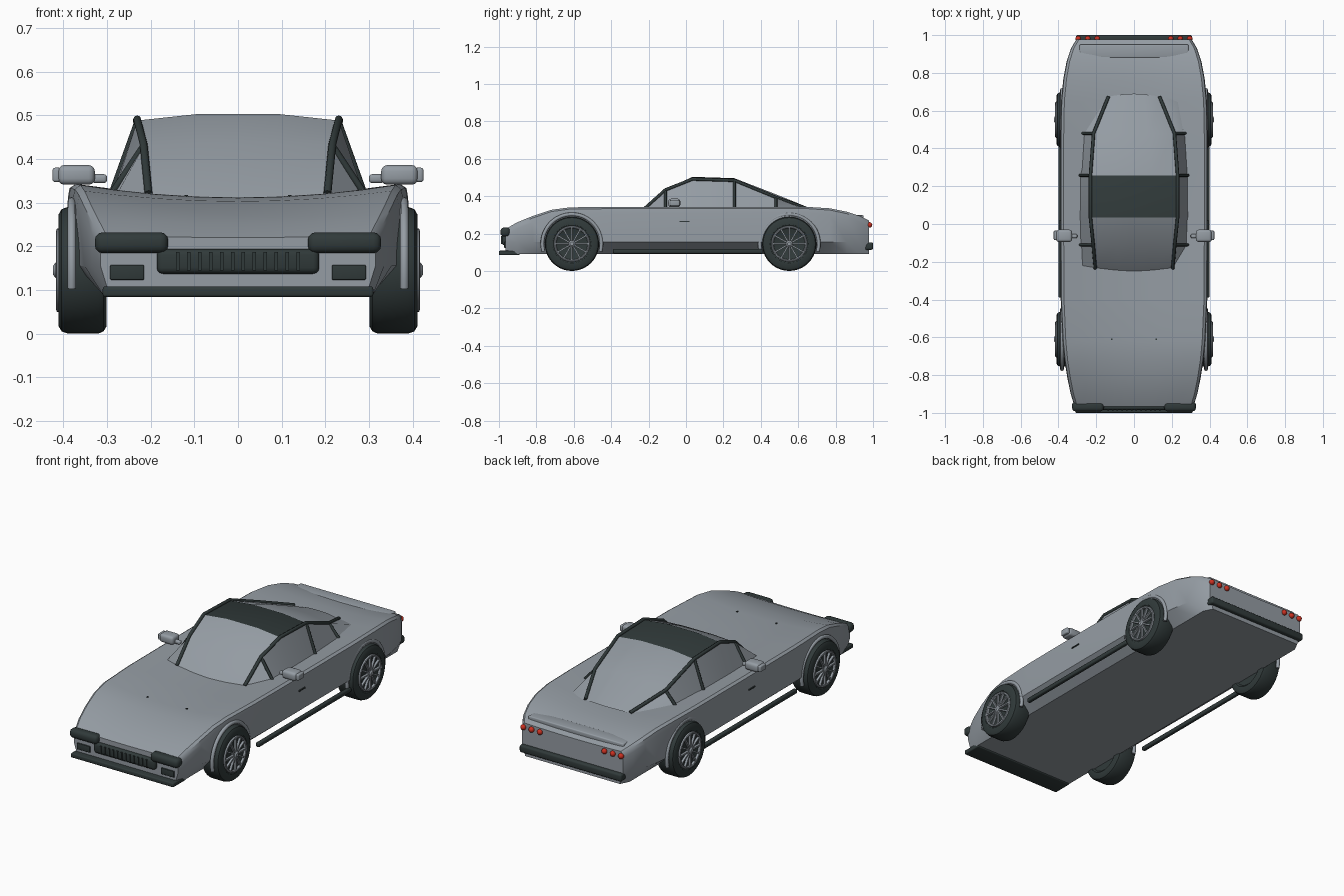
import bpy, bmesh, math
from mathutils import Matrix

if "Cube" in bpy.data.objects:
    bpy.data.objects.remove(bpy.data.objects["Cube"])


def material(name, rgb):
    m = bpy.data.materials.new(name)
    m.use_nodes = True
    m.diffuse_color = (*rgb, 1)
    m.node_tree.nodes["Principled BSDF"].inputs["Base Color"].default_value = (*rgb, 1)
    return m


GREY = material("silver grey paint", (0.30, 0.335, 0.37))
DARK = material("dark trim", (0.03, 0.042, 0.042))
RED = material("red lamp", (0.6, 0.03, 0.015))
SIDES = (("left", 1), ("right", -1))


def finish(ob, angle=35):
    bpy.ops.object.select_all(action='DESELECT')
    ob.select_set(True)
    bpy.context.view_layer.objects.active = ob
    bpy.ops.object.shade_smooth_by_angle(angle=math.radians(angle))
    return ob


def make(name, bm, *mats, angle=35):
    bmesh.ops.recalc_face_normals(bm, faces=bm.faces)
    me = bpy.data.meshes.new(name)
    bm.to_mesh(me)
    bm.free()
    for m in mats:
        me.materials.append(m)
    ob = bpy.data.objects.new(name, me)
    bpy.context.collection.objects.link(ob)
    return finish(ob, angle)


def box(name, lo, hi, mat, bevel=0.0, segments=3):
    bm = bmesh.new()
    bmesh.ops.create_cube(bm, size=1)
    for v in bm.verts:
        v.co = [(a + b) / 2 + c * (b - a) for a, b, c in zip(lo, hi, v.co)]
    if bevel:
        bmesh.ops.bevel(bm, geom=bm.edges[:], offset=bevel, segments=segments,
                        profile=0.5, affect='EDGES', clamp_overlap=True)
    return make(name, bm, mat)


def pair(name, lo, hi, mat, bevel=0.0):
    for side, s in SIDES:
        xs = sorted((lo[0] * s, hi[0] * s))
        box(f"{side}_{name}", (xs[0], *lo[1:]), (xs[1], *hi[1:]), mat, bevel)


def tube(name, points, radius, mat):
    cu = bpy.data.curves.new(name, 'CURVE')
    cu.dimensions = '3D'
    cu.bevel_depth, cu.bevel_resolution, cu.use_fill_caps = radius, 2, True
    sp = cu.splines.new('POLY')
    sp.points.add(len(points) - 1)
    for p, co in zip(sp.points, points):
        p.co = (*co, 1)
    cu.materials.append(mat)
    ob = bpy.data.objects.new(name, cu)
    bpy.context.collection.objects.link(ob)
    bpy.ops.object.select_all(action='DESELECT')
    ob.select_set(True)
    bpy.context.view_layer.objects.active = ob
    bpy.ops.object.convert(target='MESH')
    return finish(bpy.context.object, 50)


def loft(rings, closed):
    bm = bmesh.new()
    rows = [[bm.verts.new(p) for p in ring] for ring in rings]
    n = len(rows[0])
    for a, b in zip(rows, rows[1:]):
        for i in range(n if closed else n - 1):
            j = (i + 1) % n
            bm.faces.new((a[i], a[j], b[j], b[i]))
    return bm, rows


def mirrored(half):
    # Half section starts on the centre line and runs outwards.
    return [(-x, y, z) for x, y, z in reversed(half[1:])] + half


# Body shell: y, half width, shoulder height, hood dish
stations = [(-0.965, 0.315, 0.225, 0.005), (-0.9, 0.335, 0.262, 0.01),
            (-0.82, 0.352, 0.295, 0.018), (-0.72, 0.368, 0.329, 0.026),
            (-0.62, 0.378, 0.343, 0.032), (-0.4, 0.388, 0.345, 0.033),
            (0, 0.39, 0.345, 0.033), (0.45, 0.39, 0.345, 0.033),
            (0.65, 0.386, 0.345, 0.03), (0.77, 0.374, 0.337, 0.025),
            (0.86, 0.357, 0.318, 0.018), (0.93, 0.334, 0.295, 0.012),
            (0.978, 0.305, 0.27, 0.006)]
rings = []
for y, w, top, dish in stations:
    half = [(f * w, y, top - dish * (1 - f * f)) for f in (0, 0.25, 0.5, 0.75, 0.955)]
    half += [(0.99 * w, y, top - 0.012), (w, y, top - 0.035), (w, y, 0.155),
             (0.31 if w > 0.33 else w - 0.02, y, 0.09)]
    rings.append(mirrored(half))
bm, rows = loft(rings, True)
bm.faces.new(rows[0])
bm.faces.new(rows[-1])
make("body_shell", bm, GREY)

# Cabin: y, rail half width, rail height, centre height, base half width
cabin = [(-0.235, 0.205, 0.318, 0.312, 0.28), (-0.11, 0.216, 0.43, 0.437, 0.286),
         (0.035, 0.231, 0.488, 0.503, 0.29), (0.258, 0.231, 0.481, 0.496, 0.287),
         (0.48, 0.214, 0.39, 0.41, 0.272), (0.675, 0.135, 0.32, 0.325, 0.235)]
rings = []
for k, (y, r, rz, cz, b) in enumerate(cabin):
    bow = -0.015 if k == 0 else 0.015 if k == len(cabin) - 1 else 0
    rings.append(mirrored([(0, y + bow, cz), (0.4 * r, y + bow * 0.8, cz),
                           (r, y, rz), (b, y, 0.315)]))
bm, rows = loft(rings, False)
for f in bm.faces:
    c = f.calc_center_median()
    if cabin[2][0] < c.y < cabin[3][0] and abs(c.x) < 0.2:
        f.material_index = 1
make("cabin_glass_and_roof", bm, GREY, DARK, angle=25)

# Window frames
for side, s in SIDES:
    tube(f"{side}_roof_rail", [(s * r, y, z + 0.003) for y, r, z, c, b in cabin], 0.009, DARK)
    for label, k in (("front", 1), ("middle", 3), ("rear", 4)):
        y, r, z, c, b = cabin[k]
        tube(f"{side}_{label}_window_pillar", [(s * r, y, z), (s * b, y, 0.325)], 0.008, DARK)

# Nose: lamp covers, grille, vents and lip
pair("headlight_cover", (0.16, -0.992, 0.184), (0.328, -0.94, 0.232), DARK, 0.018)
box("grille_frame", (-0.186, -0.985, 0.137), (0.186, -0.95, 0.194), DARK, 0.014)
for i in range(12):
    x = (i - 5.5) * 0.025
    box(f"grille_slat_{i + 1}", (x - 0.004, -0.99, 0.144), (x + 0.004, -0.98, 0.187), DARK)
pair("front_vent", (0.215, -0.972, 0.123), (0.293, -0.96, 0.157), DARK, 0.003)
box("front_lip", (-0.31, -1, 0.084), (0.31, -0.89, 0.108), DARK, 0.006)

# Tail: bumper, spoiler and lamps
box("rear_bumper", (-0.308, 0.955, 0.113), (0.308, 1, 0.153), DARK, 0.01)
box("rear_spoiler", (-0.288, 0.88, 0.27), (0.288, 0.95, 0.298), GREY, 0.006)
for side, s in SIDES:
    for i in range(3):
        bm = bmesh.new()
        bmesh.ops.create_uvsphere(bm, u_segments=16, v_segments=10, radius=0.015,
                                  matrix=Matrix.Translation((s * (0.195 + i * 0.05), 0.981, 0.246)))
        make(f"{side}_tail_lamp_{i + 1}", bm, RED, angle=60)

# Side details
pair("sill_bar", (0.378, -0.39, 0.093), (0.4, 0.41, 0.117), DARK, 0.007)
pair("door_handle", (0.385, -0.035, 0.261), (0.395, 0.02, 0.268), DARK, 0.002)
pair("mirror_housing", (0.328, -0.095, 0.341), (0.412, -0.03, 0.386), GREY, 0.014)
pair("mirror_cap", (0.405, -0.085, 0.347), (0.425, -0.035, 0.38), GREY, 0.006)
pair("mirror_stem", (0.3, -0.075, 0.345), (0.335, -0.053, 0.365), GREY, 0.007)
pair("washer_nozzle", (0.115, -0.615, 0.312), (0.123, -0.605, 0.318), DARK)


# Wheels: tyre profile as (distance from centre, radius)
def spun(profile, s, cy, cz, steps=40):
    bm = bmesh.new()
    verts = [bm.verts.new((s * x, cy, cz + r)) for x, r in profile]
    edges = [bm.edges.new(e) for e in zip(verts, verts[1:])]
    bmesh.ops.spin(bm, geom=verts + edges, cent=(0, cy, cz), axis=(1, 0, 0),
                   angle=math.tau, steps=steps, use_merge=True)
    bmesh.ops.remove_doubles(bm, verts=bm.verts, dist=0.0001)
    return bm


CZ = 0.145
tyre = [(0.31, 0), (0.31, 0.095), (0.301, 0.105), (0.301, 0.128), (0.308, 0.14), (0.32, 0.145),
        (0.39, 0.145), (0.404, 0.14), (0.411, 0.128), (0.411, 0.102), (0.404, 0.092), (0.402, 0)]
rim = [(0.4, 0.083), (0.415, 0.085), (0.417, 0.09), (0.415, 0.095), (0.4, 0.097)]
hub = [(0.4, 0.02), (0.418, 0.018), (0.424, 0.01), (0.424, 0)]
for side, s in SIDES:
    for label, cy in (("front", -0.61), ("rear", 0.552)):
        name = f"{side}_{label}"
        make(f"{name}_tyre", spun(tyre, s, cy, CZ), DARK)
        make(f"{name}_rim", spun(rim, s, cy, CZ), GREY)
        make(f"{name}_hub", spun(hub, s, cy, CZ, 16), GREY)
        # Spokes radiate from the hub
        bm = bmesh.new()
        for i in range(12):
            turn = Matrix.Translation((s * 0.411, cy, CZ)) @ Matrix.Rotation(i * math.tau / 12, 4, 'X')
            bmesh.ops.create_cube(bm, size=1, matrix=turn @ Matrix.Translation((0, 0, 0.05))
                                  @ Matrix.Diagonal((0.012, 0.008, 0.075, 1)))
        make(f"{name}_spokes", bm, GREY)
        # Raised lip around the wheel arch
        arc = [math.radians(-15 + i * 210 / 28) for i in range(29)]
        tube(f"{name}_arch_lip", [(s * 0.381, cy + 0.158 * math.cos(a), CZ + 0.158 * math.sin(a))
                                  for a in arc], 0.01, GREY)
